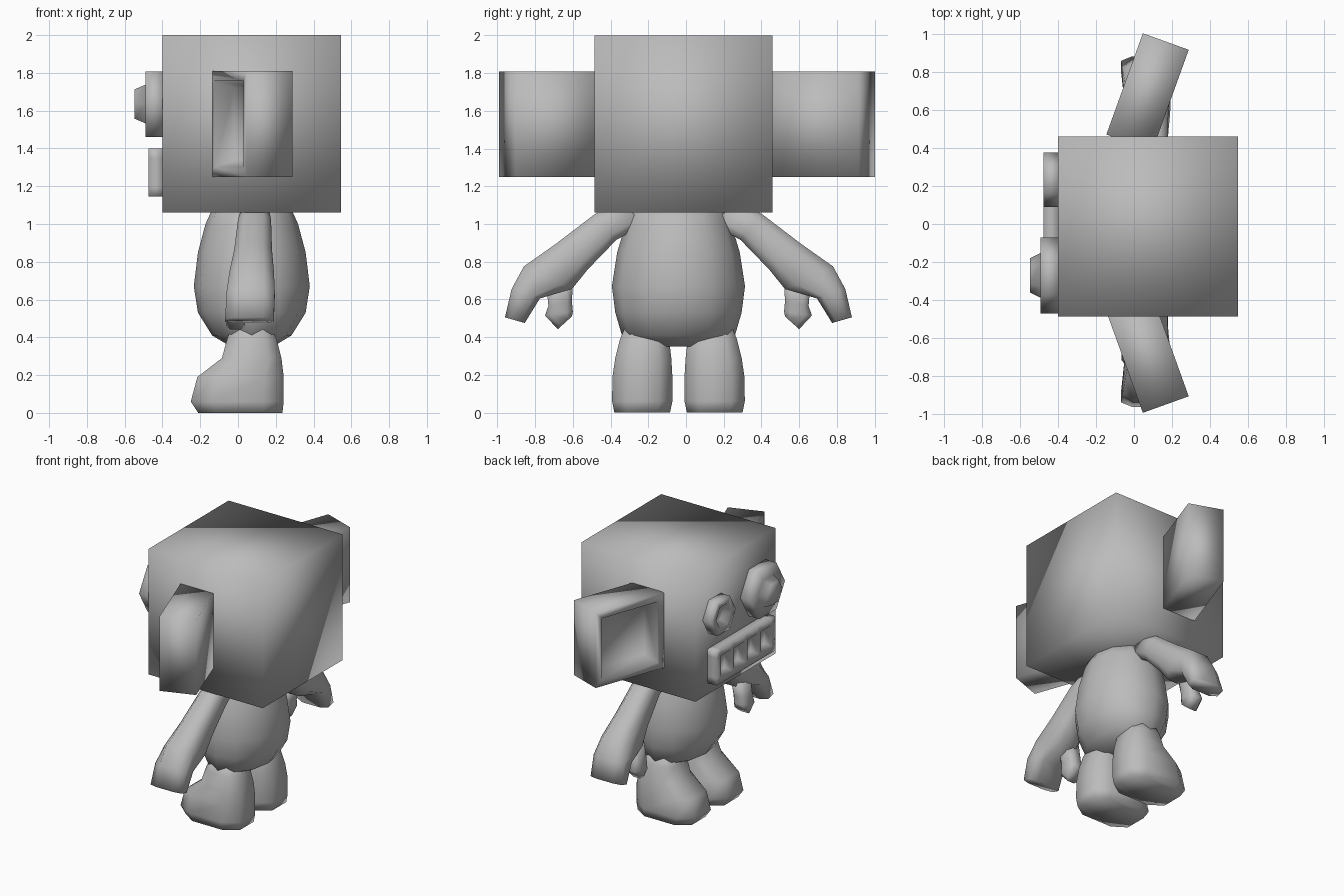
import bpy, bmesh, math
from mathutils import Vector

if "Cube" in bpy.data.objects:
    bpy.data.objects.remove(bpy.data.objects["Cube"])

grey = bpy.data.materials.new("plain_grey")
grey.diffuse_color = (0.5, 0.5, 0.5, 1)
grey.use_nodes = True
grey.node_tree.nodes["Principled BSDF"].inputs["Base Color"].default_value = grey.diffuse_color
BODY_Y = -0.04   # mirror plane of torso and limbs


def finish(name, bm):
    bmesh.ops.recalc_face_normals(bm, faces=bm.faces[:])
    me = bpy.data.meshes.new(name)
    bm.to_mesh(me)
    bm.free()
    me.materials.append(grey)
    for p in me.polygons:
        p.use_smooth = True
    ob = bpy.data.objects.new(name, me)
    bpy.context.collection.objects.link(ob)
    return ob


def loft(name, rings):
    """Skin closed rings of points and cap both ends."""
    bm = bmesh.new()
    loops = [[bm.verts.new(p) for p in r] for r in rings]
    n = len(loops[0])
    for a, b in zip(loops, loops[1:]):
        for i in range(n):
            j = (i + 1) % n
            bm.faces.new((a[i], a[j], b[j], b[i]))
    bm.faces.new(loops[0])
    bm.faces.new(loops[-1])
    return finish(name, bm)


def box(corner_a, corner_b):
    bm = bmesh.new()
    bmesh.ops.create_cube(bm, size=1)
    a, b = Vector(corner_a), Vector(corner_b)
    for v in bm.verts:
        v.co = (a + b) / 2 + v.co * (b - a)
    return bm


def octagon(c, u, v, cut=0.3):
    """Chamfered rectangle with half axes u and v."""
    k = 1 - 2 * cut
    return [c + u * s + v * t for s, t in
            ((1, k), (k, 1), (-k, 1), (-1, k), (-1, -k), (-k, -1), (k, -1), (1, -k))]


# Head
finish("head", box((-0.40, -0.485, 1.06), (0.545, 0.46, 2.0)))

# Ears: swept-back slabs with a hollow in the face side
for s, name in ((1, "ear_left"), (-1, "ear_right")):
    bm = box((0, 0, 1.25), (0.256, 0.565, 1.81))
    face = min(bm.faces, key=lambda f: f.calc_center_median().x)
    bm.normal_update()
    bmesh.ops.inset_region(bm, faces=[face], thickness=0.075)
    bmesh.ops.inset_region(bm, faces=[face], thickness=0.05, depth=-0.1)
    ca, sa = math.cos(math.radians(19.8)), math.sin(math.radians(19.8))
    for v in bm.verts:
        x, y, z = v.co
        v.co = (-0.145 + x * ca + y * sa, 0.005 + s * (0.465 - x * sa + y * ca), z)
    finish(name, bm)


# Eyes: hexagonal studs
def hexagon(x, y, z, r):
    return [(x, y + r * math.cos(k * math.pi / 3), z + r * math.sin(k * math.pi / 3))
            for k in range(6)]


loft("big_eye", [hexagon(x, -0.27, 1.635, r) for x, r in
                 ((-0.39, 0.2), (-0.49, 0.2), (-0.49, 0.118), (-0.547, 0.09))])
loft("small_eye", [hexagon(x, 0.232, 1.635, r) for x, r in
                   ((-0.39, 0.143), (-0.475, 0.143), (-0.475, 0.09), (-0.43, 0.055))])

# Mouth: bar with four sunken slots
bm = box((-0.475, -0.38, 1.145), (-0.39, 0.315, 1.40))
slots = [-0.268 + 0.157 * i for i in range(4)]
cuts = [((0, y + d, 0), (0, 1, 0)) for y in slots for d in (-0.062, 0.062)]
cuts += [((0, 0, z), (0, 0, 1)) for z in (1.195, 1.35)]
for co, no in cuts:
    bmesh.ops.bisect_plane(bm, geom=bm.verts[:] + bm.edges[:] + bm.faces[:],
                           plane_co=co, plane_no=no)
bm.normal_update()
picked = []
for f in bm.faces:
    c = f.calc_center_median()
    if f.normal.x < -0.9 and 1.2 < c.z < 1.34 and any(abs(c.y - y) < 0.03 for y in slots):
        picked.append(f)
bmesh.ops.inset_individual(bm, faces=picked, thickness=0.02, depth=-0.05)
finish("mouth", bm)

# Torso: egg shaped
torso = [(1.10, 0.20, 0.24), (1.0, 0.245, 0.28), (0.85, 0.285, 0.325), (0.67, 0.307, 0.353),
         (0.53, 0.285, 0.335), (0.41, 0.21, 0.30), (0.35, 0.11, 0.15)]
loft("torso", [[(0.073 + rx * math.cos(k * math.pi / 6), BODY_Y + ry * math.sin(k * math.pi / 6), z)
                for k in range(12)] for z, rx, ry in torso])

# Limb sections, given as distance from the middle plane
# Arms and thumbs: outer (y, z), inner (y, z), x range
arm = [((0.31, 1.12), (0.18, 1.0), 0.02, 0.16), ((0.44, 1.055), (0.33, 0.915), 0.0, 0.175),
       ((0.65, 0.895), (0.48, 0.76), -0.02, 0.18), ((0.82, 0.775), (0.565, 0.655), -0.045, 0.19),
       ((0.885, 0.655), (0.735, 0.605), -0.06, 0.195), ((0.92, 0.505), (0.815, 0.475), -0.068, 0.19)]
thumb = [((0.70, 0.68), (0.56, 0.69), -0.04, 0.07), ((0.69, 0.565), (0.565, 0.59), -0.06, 0.05),
         ((0.708, 0.515), (0.56, 0.535), -0.065, 0.045), ((0.64, 0.442), (0.565, 0.51), -0.06, 0.035)]

# Legs: z, x range, y range
leg = [(0.0, -0.21, 0.235, 0.045, 0.34), (0.06, -0.25, 0.242, 0.032, 0.352),
       (0.19, -0.215, 0.242, 0.032, 0.35), (0.29, -0.085, 0.23, 0.038, 0.335),
       (0.39, -0.058, 0.205, 0.05, 0.31), (0.46, -0.03, 0.17, 0.07, 0.28)]

for s, side in ((1, "left"), (-1, "right")):
    for part, sections in (("arm", arm), ("thumb", thumb)):
        rings = []
        for o, i, x0, x1 in sections:
            po = Vector((0, BODY_Y + s * o[0], o[1]))
            pi = Vector((0, BODY_Y + s * i[0], i[1]))
            c = (po + pi) / 2 + Vector(((x0 + x1) / 2, 0, 0))
            rings.append(octagon(c, (po - pi) / 2, Vector(((x1 - x0) / 2, 0, 0)), 0.22))
        loft(part + "_" + side, rings)
    rings = []
    for z, x0, x1, y0, y1 in leg:
        c = Vector(((x0 + x1) / 2, BODY_Y + s * (y0 + y1) / 2, z))
        rings.append(octagon(c, Vector(((x1 - x0) / 2, 0, 0)), Vector((0, (y1 - y0) / 2, 0)), 0.22))
    loft("leg_" + side, rings)
